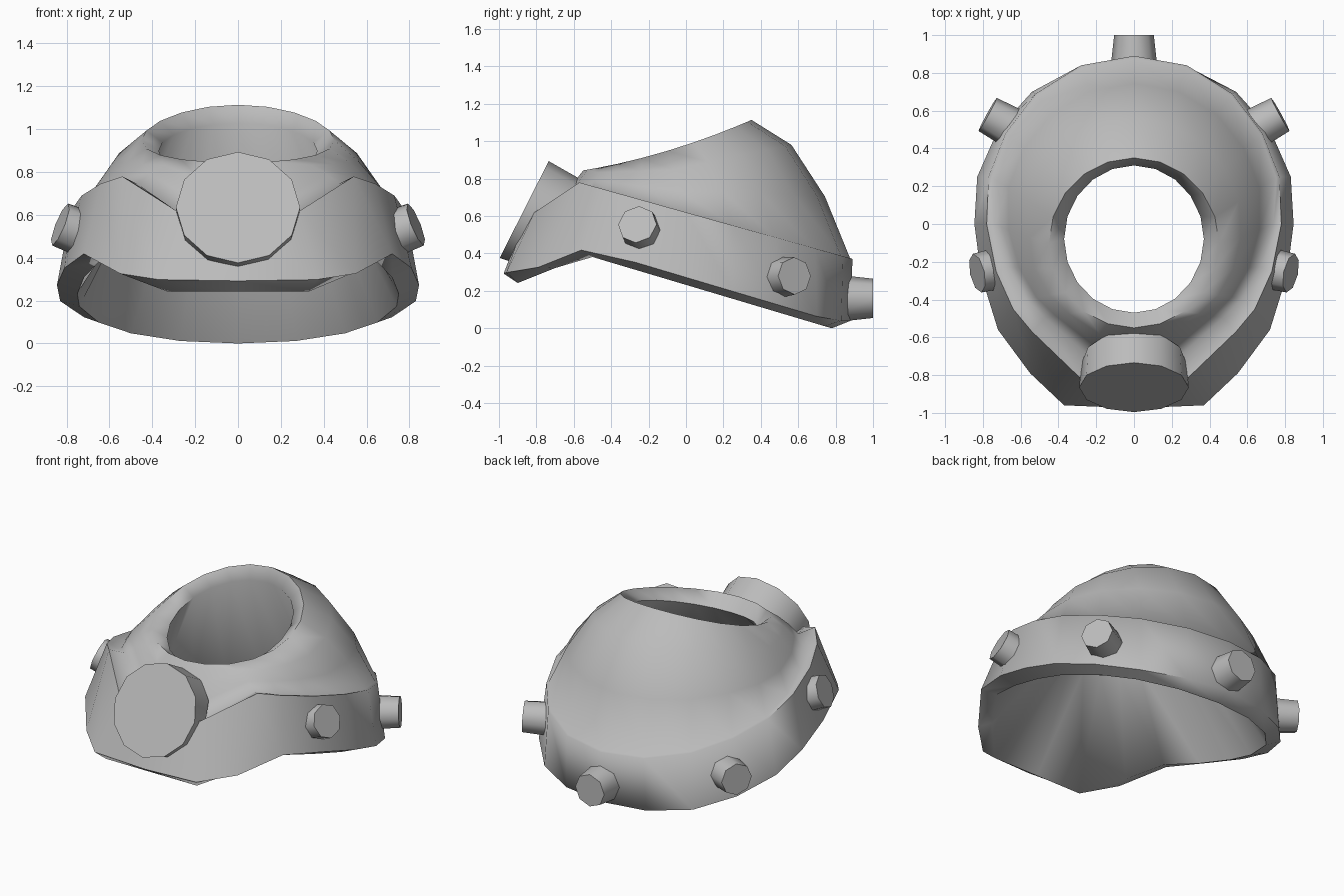
import bpy, bmesh, math
from mathutils import Vector

cube = bpy.data.objects.get("Cube")
if cube:
    bpy.data.objects.remove(cube, do_unlink=True)

grey = bpy.data.materials.new("plain_grey")
grey.use_nodes = True
COLOUR = (0.5, 0.5, 0.5, 1)
grey.diffuse_color = COLOUR
grey.node_tree.nodes["Principled BSDF"].inputs["Base Color"].default_value = COLOUR


def finish(bm, name, angle):
    bmesh.ops.recalc_face_normals(bm, faces=bm.faces)
    mesh = bpy.data.meshes.new(name)
    bm.to_mesh(mesh)
    bm.free()
    mesh.materials.append(grey)
    obj = bpy.data.objects.new(name, mesh)
    bpy.context.collection.objects.link(obj)
    bpy.ops.object.select_all(action='DESELECT')
    obj.select_set(True)
    bpy.context.view_layer.objects.active = obj
    bpy.ops.object.shade_smooth_by_angle(angle=math.radians(angle))
    return obj


# Half outlines of the band, listed from the back round to the front
foot = [(0, .88), (.29, .83), (.54, .7), (.72, .5), (.83, .25), (.845, 0),
        (.81, -.27), (.72, -.56), (.55, -.79), (.37, -.96), (0, -.975)]
brow = [(0, .89), (.28, .84), (.52, .69), (.68, .48), (.77, .25), (.78, 0),
        (.73, -.25), (.64, -.45), (.54, -.57), (.29, -.81), (0, -.85)]
lip = [(0, .78), (.27, .74), (.5, .62), (.65, .45), (.74, .2), (.75, 0),
       (.72, -.25), (.65, -.5), (.52, -.7), (.33, -.9), (0, -.9)]
LAST = len(foot) - 1
angles = [math.pi * i / LAST for i in range(LAST + 1)]


def lower_edge(y):
    return max(.39 - .298 * (y + .53), 0) if y > -.53 else .39 + .4 * (y + .53)


def upper_edge(y):
    return .62 - .28 * y if y > -.6 else .62


def oval(rx, ry, cy, height):
    pts = []
    for a in angles:
        y = cy + ry * math.cos(a)
        pts.append(Vector((rx * math.sin(a), y, height(y))))
    return pts


def groove(p):
    # Valley between band and dome, deepening towards the front
    depth = min(max(.3 - p.y, 0), 1)
    inset = .985 - .13 * depth
    return Vector((p.x * inset, p.y * inset, p.z + .005 - .045 * depth))


lip_ring = [Vector((x, y, lower_edge(y))) for x, y in lip]
foot_ring = [Vector((x, y, lower_edge(y) + (.08 if y < -.9 else .04))) for x, y in foot]
brow_ring = [Vector((x, y, upper_edge(y))) for x, y in brow]
base_ring = [groove(p) for p in brow_ring]
rim_ring = oval(.45, .45, -.1, lambda y: .98 + .33 * y + .15 * y * y)
hole_ring = oval(.37, .39, -.08, lambda y: .925 + .33 * y)


def dome_ring(t, lift):
    # Dome swells towards the back and only slightly at the sides
    ring = []
    for a, low, high in zip(angles, base_ring, rim_ring):
        back = max(math.cos(a), 0)
        swell = Vector((.02 * math.sin(a), .04 * back, .01 + lift * back))
        ring.append(low.lerp(high, t) + swell)
    return ring


# The inside is one straight wall from the hole down to the lip
rings = [lip_ring, foot_ring, brow_ring, base_ring, dome_ring(.33, .075),
         dome_ring(.67, .1), rim_ring, hole_ring]

# Helmet shell: closed loft of mirrored rings
bm = bmesh.new()
loops = []
for ring in rings:
    full = ring + [Vector((-p.x, p.y, p.z)) for p in reversed(ring[1:-1])]
    loops.append([bm.verts.new(p) for p in full])
for k, loop in enumerate(loops):
    above = loops[(k + 1) % len(loops)]
    for i in range(len(loop)):
        j = (i + 1) % len(loop)
        bm.faces.new((loop[i], loop[j], above[j], above[i]))
finish(bm, "helmet_shell", 75)


def stud(name, tip, direction, length, base_radius, tip_radius, sides, slant=0):
    # Tapered plug whose flat end is centred on tip; slant shortens its underside
    bm = bmesh.new()
    bmesh.ops.create_cone(bm, cap_ends=True, segments=sides, radius1=base_radius,
                          radius2=tip_radius, depth=length)
    for v in bm.verts:
        if v.co.z < 0:
            v.co.z += slant * (base_radius - v.co.y)
    obj = finish(bm, name, 50)
    axis = Vector(direction).normalized()
    obj.rotation_euler = axis.to_track_quat('Z', 'Y').to_euler()
    obj.location = Vector(tip) - axis * length / 2


# Front lamp and the ring of studs
stud("front_lamp", (0, -.865, .635), (0, -.89, .45), .2, .28, .29, 12, .22)
stud("back_stud", (0, 1, .16), (0, 1, 0), .18, .125, .105, 8)
for side, s in (("left", 1), ("right", -1)):
    stud(side + "_rear_stud", (.775 * s, .58, .28), (.87 * s, .48, .05), .18, .11, .1, 8)
    stud(side + "_front_stud", (.83 * s, -.26, .555), (.9 * s, -.2, .36), .16, .11, .105, 8)
